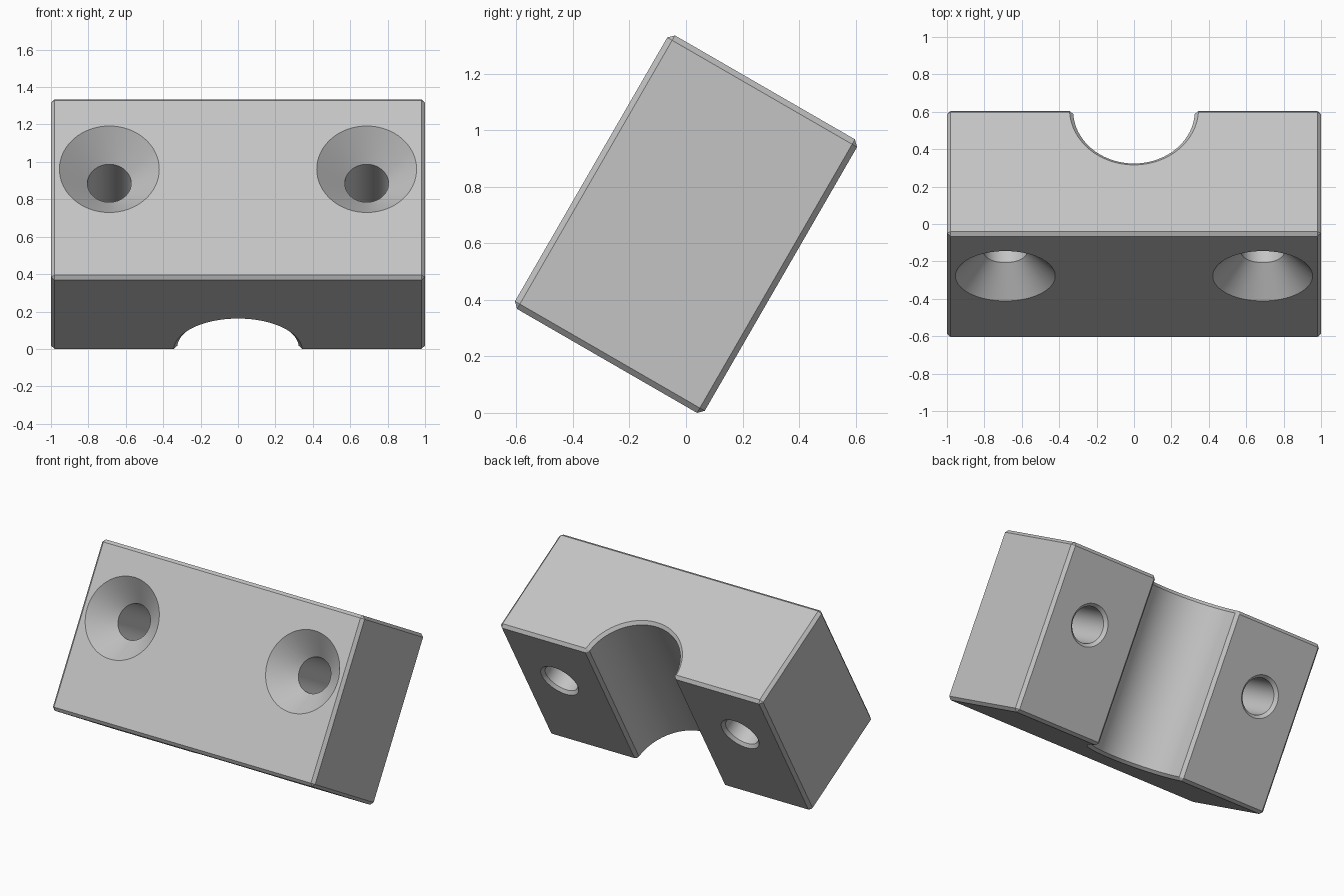
import bpy, bmesh
from math import pi, sin, cos, radians
from mathutils import Vector, Matrix

W, D, H = 2.0, 0.775, 1.117      # block width, depth, height before tilting
CHAMFER = 0.02
GROOVE_R = 0.345 - CHAMFER
HOLE_X, HOLE_Z, HOLE_R, SINK_R = 0.688, 0.115, 0.117, 0.267

cube = bpy.data.objects.get("Cube")
if cube:
    bpy.data.objects.remove(cube, do_unlink=True)

grey = bpy.data.materials.new("light_grey")
grey.use_nodes = True
grey.diffuse_color = (0.55, 0.55, 0.55, 1)
grey.node_tree.nodes["Principled BSDF"].inputs["Base Color"].default_value = grey.diffuse_color


def make_object(name, bm):
    bmesh.ops.recalc_face_normals(bm, faces=bm.faces)
    mesh = bpy.data.meshes.new(name)
    bm.to_mesh(mesh)
    bm.free()
    mesh.materials.append(grey)
    ob = bpy.data.objects.new(name, mesh)
    bpy.context.collection.objects.link(ob)
    return ob


def apply_modifier(ob, mod):
    bpy.ops.object.select_all(action='DESELECT')
    ob.select_set(True)
    bpy.context.view_layer.objects.active = ob
    bpy.ops.object.modifier_apply(modifier=mod.name)


# Block outline with the half-round groove in its back, extruded upwards
steps = 48
outline = [(-W / 2, D / 2), (-W / 2, -D / 2), (W / 2, -D / 2), (W / 2, D / 2)]
outline += [(GROOVE_R * cos(pi * i / steps), D / 2 - GROOVE_R * sin(pi * i / steps))
            for i in range(steps + 1)]
bm = bmesh.new()
face = bm.faces.new([bm.verts.new((x, y, -H / 2)) for x, y in outline])
top = bmesh.ops.extrude_face_region(bm, geom=[face])["geom"]
bmesh.ops.translate(bm, vec=(0, 0, H),
                    verts=[g for g in top if isinstance(g, bmesh.types.BMVert)])
block = make_object("clamp_block", bm)

# Chamfer on every sharp edge
bevel = block.modifiers.new("chamfer", 'BEVEL')
bevel.width = CHAMFER
bevel.segments = 1
bevel.limit_method = 'ANGLE'
bevel.angle_limit = radians(40)
bevel.use_clamp_overlap = False
apply_modifier(block, bevel)


# Countersunk screw holes, cut with a turned profile of (radius, depth)
def hole_cutter(name, x):
    out = 0.05
    front, back = -D / 2, D / 2
    profile = [(SINK_R + out, front - out),
               (HOLE_R, front + SINK_R - HOLE_R),
               (HOLE_R, back - CHAMFER),
               (HOLE_R + CHAMFER + out, back + out)]
    bm = bmesh.new()
    n = 64
    rings = [[bm.verts.new((x + r * cos(2 * pi * i / n), y, HOLE_Z + r * sin(2 * pi * i / n)))
              for i in range(n)] for r, y in profile]
    for a, b in zip(rings, rings[1:]):
        for i in range(n):
            j = (i + 1) % n
            bm.faces.new((a[i], a[j], b[j], b[i]))
    bm.faces.new(rings[0])
    bm.faces.new(rings[-1])
    cutter = make_object(name, bm)
    cutter.hide_render = True
    return cutter


for side, name in ((1, "left_hole_cutter"), (-1, "right_hole_cutter")):
    cutter = hole_cutter(name, side * HOLE_X)
    cut = block.modifiers.new("screw_hole", 'BOOLEAN')
    cut.operation = 'DIFFERENCE'
    cut.solver = 'EXACT'
    cut.object = cutter
    apply_modifier(block, cut)
    bpy.data.objects.remove(cutter, do_unlink=True)

# Smooth the round walls, then tilt the block back and stand it on the ground
bpy.ops.object.shade_smooth_by_angle(angle=radians(20))
block.data.transform(Matrix.Rotation(radians(-30), 4, 'X'))
lowest = min(v.co.z for v in block.data.vertices)
block.data.transform(Matrix.Translation(Vector((0, 0, -lowest))))
